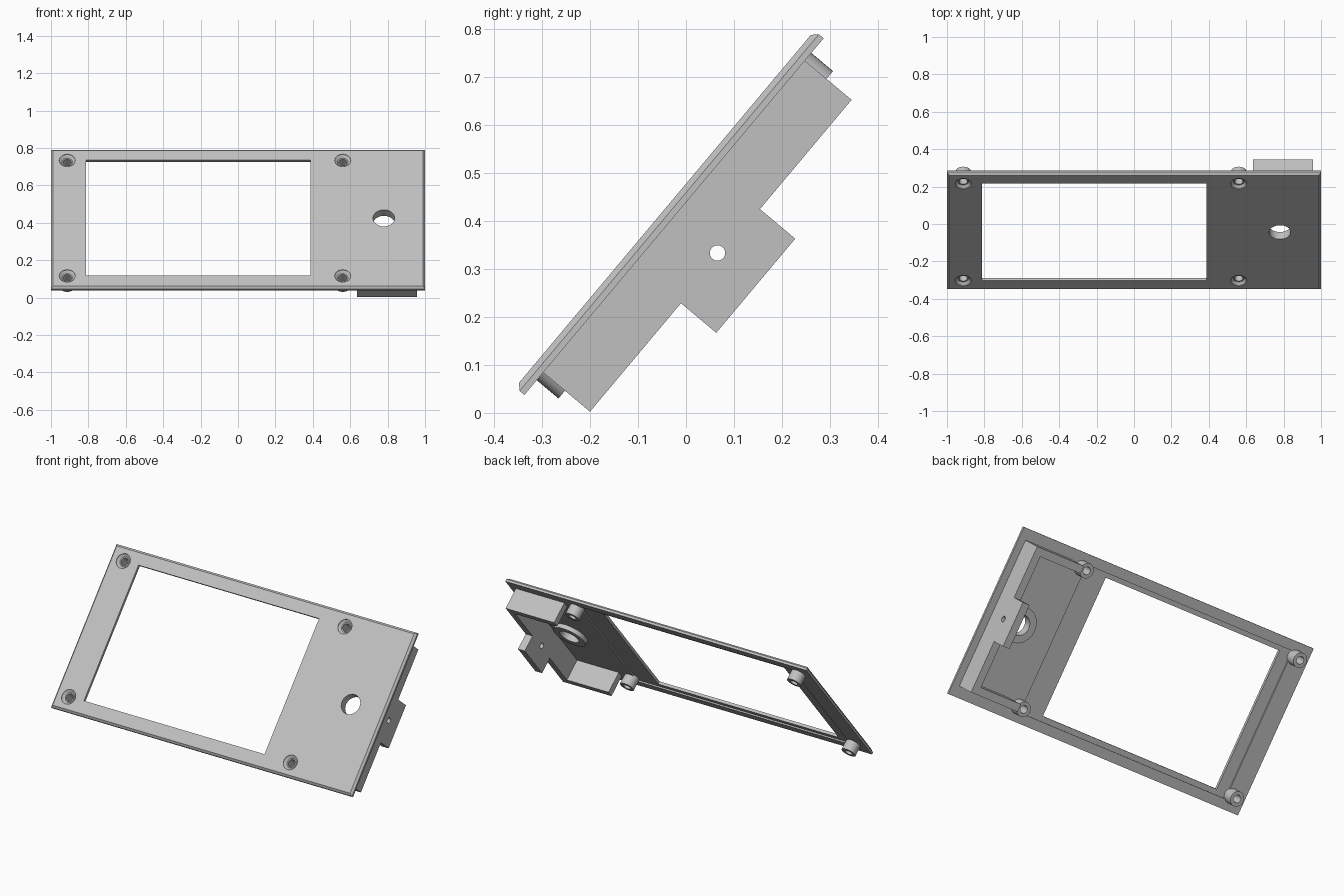
import bpy, bmesh, math
from mathutils import Matrix, Vector

if "Cube" in bpy.data.objects:
    bpy.data.objects.remove(bpy.data.objects["Cube"], do_unlink=True)

# Local frame: x across, y up the panel, z out of the front face (tilted)
TILT = Matrix.Translation((0, -0.044, 0.425)) @ Matrix.Rotation(math.radians(50), 4, "X")
BACK = -0.025          # rear face of the panel
BOSSES = [(x, y) for x in (-0.913, 0.56) for y in (-0.403, 0.403)]

grey = bpy.data.materials.new("light_grey")
grey.use_nodes = True
COLOUR = (0.53, 0.53, 0.53, 1)
grey.diffuse_color = COLOUR
grey.node_tree.nodes["Principled BSDF"].inputs["Base Color"].default_value = COLOUR


def finish(name, bm):
    bmesh.ops.recalc_face_normals(bm, faces=bm.faces)
    mesh = bpy.data.meshes.new(name)
    bm.to_mesh(mesh)
    bm.free()
    mesh.materials.append(grey)
    obj = bpy.data.objects.new(name, mesh)
    bpy.context.collection.objects.link(obj)
    obj.matrix_world = TILT
    return obj


def box(name, x, y, z, chamfer=0):
    bm = bmesh.new()
    bmesh.ops.create_cube(bm, size=1)
    for v in bm.verts:
        v.co = [r[0] if c < 0 else r[1] for c, r in zip(v.co, (x, y, z))]
    if chamfer:
        rim = [e for e in bm.edges if all(v.co.z > z[0] + 1e-4 for v in e.verts)]
        bmesh.ops.bevel(bm, geom=rim, offset=chamfer, segments=1, affect="EDGES")
    return finish(name, bm)


def lathe(name, profile, centre, closed=False, axis="Z", steps=32):
    """Revolve (radius, height) points round an axis through centre."""
    bm = bmesh.new()
    turn = Matrix.Rotation(math.pi / 2, 4, "Y") if axis == "X" else Matrix()
    place = Matrix.Translation(centre) @ turn
    rings = []
    for r, h in profile:
        rings.append([bm.verts.new(place @ Vector((r * math.cos(a), r * math.sin(a), h)))
                      for a in (2 * math.pi * i / steps for i in range(steps))])
    pairs = list(zip(rings, rings[1:] + rings[:1])) if closed else list(zip(rings, rings[1:]))
    for a, b in pairs:
        for i in range(steps):
            j = (i + 1) % steps
            bm.faces.new((a[i], a[j], b[j], b[i]))
    if not closed:
        bm.faces.new(rings[0])
        bm.faces.new(rings[-1])
    return finish(name, bm)


def tube(name, outer, inner, top, bottom, centre):
    profile = [(outer, top), (outer, bottom), (inner, bottom), (inner, top)]
    return lathe(name, profile, centre, closed=True)


def cut(target, cutter):
    cutter.hide_render = True
    mod = target.modifiers.new("cut", "BOOLEAN")
    mod.operation, mod.solver, mod.object = "DIFFERENCE", "EXACT", cutter
    bpy.context.view_layer.objects.active = target
    bpy.context.view_layer.update()
    bpy.ops.object.modifier_apply(modifier=mod.name)
    bpy.data.objects.remove(cutter, do_unlink=True)


# Front panel with chamfered rim, window, rear recess and control hole
panel = box("front_panel", (-1, 1), (-0.485, 0.485), (BACK, 0), chamfer=0.012)
cut(panel, box("window_cutter", (-0.813, 0.387), (-0.4, 0.405), (-0.1, 0.1)))
cut(panel, box("recess_cutter", (-0.885, 0.535), (-0.43, 0.43), (-0.1, -0.017)))
cut(panel, lathe("control_cutter", [(0.058, -0.1), (0.058, 0.1)], (0.78, 0, 0)))

# Screw bosses with countersunk holes through the panel
parts = [panel]
for x, y in BOSSES:
    sink = [(0.022, -0.1), (0.022, -0.022), (0.043, -0.003), (0.043, 0.02)]
    cut(panel, lathe("screw_cutter", sink, (x, y, 0)))
    parts.append(tube("screw_boss", 0.042, 0.022, -0.016, -0.084, (x, y, 0)))

# Collar round the control hole
parts.append(tube("control_collar", 0.1, 0.058, BACK, -0.05, (0.78, 0, 0)))

# Rear bracket: top and bottom walls
for name, side in (("bracket_top_wall", 1), ("bracket_bottom_wall", -1)):
    parts.append(box(name, (0.635, 0.912), sorted((side * 0.38, side * 0.424)),
                     (-0.152, BACK)))

# Bracket end plate with a drilled tab
outline = [(-0.424, BACK), (0.424, BACK), (0.424, -0.152), (0.127, -0.152),
           (0.127, -0.248), (-0.129, -0.248), (-0.129, -0.152), (-0.424, -0.152)]
bm = bmesh.new()
face = bm.faces.new([bm.verts.new((0.912, y, z)) for y, z in outline])
extruded = bmesh.ops.extrude_face_region(bm, geom=[face])["geom"]
bmesh.ops.translate(bm, vec=(0.045, 0, 0),
                    verts=[g for g in extruded if isinstance(g, bmesh.types.BMVert)])
plate = finish("bracket_end_plate", bm)
cut(plate, lathe("tab_hole_cutter", [(0.016, -0.1), (0.016, 0.1)], (0.935, 0, -0.143), axis="X"))
parts.append(plate)

# Smooth the round walls, keep the edges sharp
bpy.ops.object.select_all(action="DESELECT")
for part in parts:
    part.select_set(True)
bpy.context.view_layer.objects.active = panel
bpy.ops.object.shade_smooth_by_angle(angle=math.radians(30))
